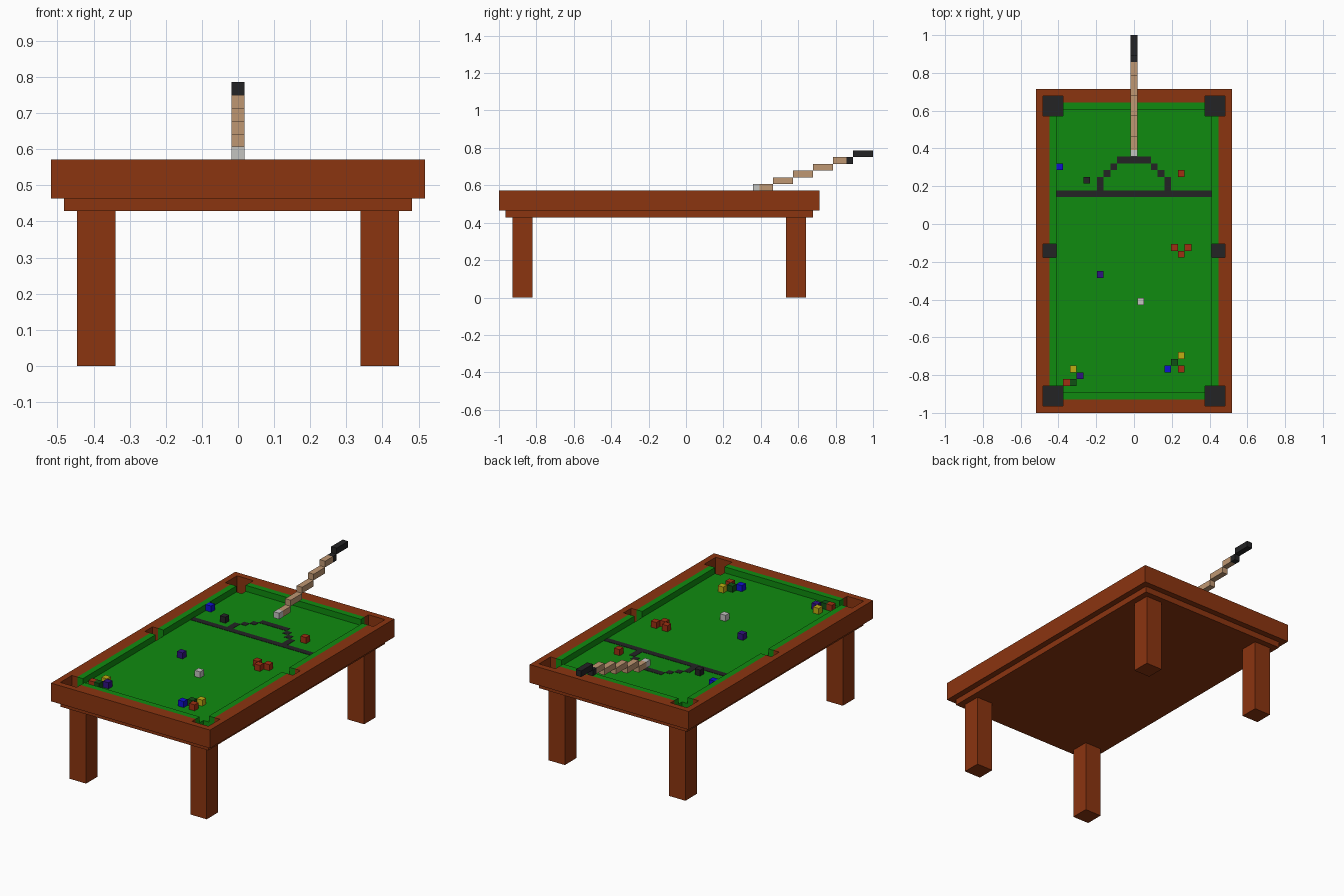
import bpy
import bmesh
from mathutils import Matrix, Vector

if "Cube" in bpy.data.objects:
    bpy.data.objects.remove(bpy.data.objects["Cube"], do_unlink=True)

U = 1 / 28  # one building block


def material(name, r, g, b):
    m = bpy.data.materials.new(name)
    m.use_nodes = True
    m.diffuse_color = (r, g, b, 1)
    m.node_tree.nodes["Principled BSDF"].inputs["Base Color"].default_value = (r, g, b, 1)
    return m


wood = material("brown wood", 0.26, 0.035, 0.005)
felt = material("green felt", 0.005, 0.26, 0.005)
black = material("black", 0.017, 0.017, 0.018)
white = material("off white", 0.55, 0.55, 0.53)
maple = material("pale maple", 0.52, 0.31, 0.17)
blue = material("blue", 0.005, 0.005, 0.65)
yellow = material("yellow", 0.53, 0.42, 0.006)
purple = material("dark purple", 0.03, 0.006, 0.22)
green = material("dark green", 0.005, 0.08, 0.007)
red = material("brick red", 0.35, 0.03, 0.006)


def boxes(name, mat, spans):
    """One object made of boxes, each given as x, y and z ranges in blocks."""
    bm = bmesh.new()
    for span in spans:
        lo, hi = (Vector(c) * U for c in zip(*span))
        place = Matrix.Translation((lo + hi) / 2) @ Matrix.Diagonal((*(hi - lo), 1))
        bmesh.ops.create_cube(bm, size=1, matrix=place)
    mesh = bpy.data.meshes.new(name)
    bm.to_mesh(mesh)
    bm.free()
    mesh.materials.append(mat)
    obj = bpy.data.objects.new(name, mesh)
    bpy.context.scene.collection.objects.link(obj)
    return obj


def mirrored(spans):
    """The spans together with their copies across x = 0."""
    return spans + [((-x[1], -x[0]), y, z) for x, y, z in spans]


# Legs and under-frame
ends = {"front": (-26, -23), "back": (15, 18)}
for end, y in ends.items():
    boxes(end + "_left_leg", wood, [((9.5, 12.5), y, (0, 12))])
    boxes(end + "_right_leg", wood, [((-12.5, -9.5), y, (0, 12))])
boxes("under_frame", wood, [((-13.5, 13.5), (-27, 19), (12, 13))])

# Wooden rails: solid outer rim, inner rim broken at the pockets
RAIL = (13, 16)
boxes("outer_rail", wood, mirrored([((13.5, 14.5), (-28, 20), RAIL)])
      + [((-13.5, 13.5), y, RAIL) for y in ((-28, -27), (19, 20))])
boxes("inner_rail", wood,
      mirrored([((12.5, 13.5), y, RAIL) for y in ((-24, -5), (-3, 16))])
      + [((-10.5, 10.5), y, RAIL) for y in ((-27, -26), (18, 19))])

# Playing bed and raised cushions
boxes("playing_bed", felt, [((-10.5, 10.5), (-25, 17), (13, 15))]
      + mirrored([((10.5, 11.5), (-24, 16), (13, 15))]))
boxes("cushions", felt,
      mirrored([((11.5, 12.5), y, RAIL) for y in ((-24, -5), (-3, 16))])
      + [((-10.5, 10.5), y, RAIL) for y in ((-26, -25), (17, 18))])

# Dark pocket bottoms
DEEP = (13, 13.1)
boxes("pocket_bottoms", black,
      mirrored([((10.5, 13.5), y, DEEP) for y in ((-27, -24), (16, 19))]
               + [((11.5, 13.5), (-5, -3), DEEP)]))

# Painted baulk line and stepped D
PAINT = (15, 15.05)
boxes("baulk_line", black, [((-11.5, 11.5), (4, 5), PAINT)])
boxes("baulk_arc", black, [((-2.5, 2.5), (9, 10), PAINT)]
      + mirrored([((4.5, 5.5), (5, 7), PAINT),
                  ((3.5, 4.5), (7, 8), PAINT),
                  ((2.5, 3.5), (8, 9), PAINT)]))

# Block balls, by colour: centre x and lower y
balls = {
    "blue": (blue, [(-11, 8), (5, -22)]),
    "black": (black, [(-7, 6)]),
    "red": (red, [(7, 7), (6, -4), (8, -4), (7, -5), (7, -22), (-10, -24)]),
    "purple": (purple, [(-5, -8), (-8, -23)]),
    "white": (white, [(1, -12)]),
    "yellow": (yellow, [(7, -20), (-9, -22)]),
    "green": (green, [(6, -21), (-9, -24)]),
}
for colour, (mat, spots) in balls.items():
    for i, (x, y) in enumerate(spots):
        boxes(f"{colour}_ball_{i + 1}", mat,
              [((x - 0.5, x + 0.5), (y, y + 1), (15, 16))])

# Cue rising in steps towards the back
W = (-0.5, 0.5)
boxes("cue_tip", white, [(W, (10, 11), (16, 17))])
boxes("cue_shaft", maple, [(W, (11, 13), (16, 17))]
      + [(W, (10 + 3 * s, 13 + 3 * s), (16 + s, 17 + s)) for s in (1, 2, 3)]
      + [(W, (22, 24), (20, 21))])
boxes("cue_grip", black, [(W, (24, 25), (20, 21)), (W, (25, 28), (21, 22))])
